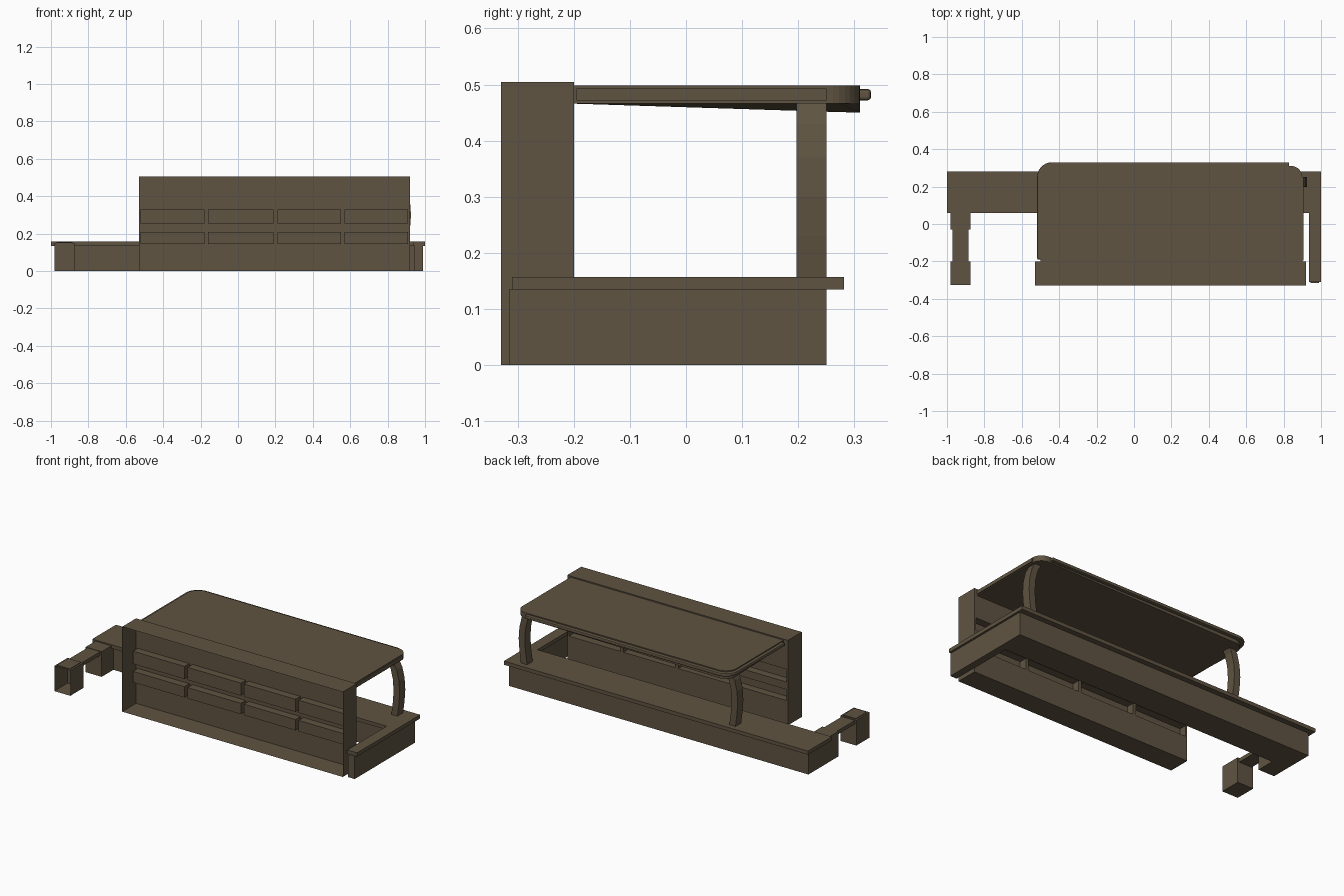
import bpy, bmesh, math
from mathutils import Vector

cube = bpy.data.objects.get("Cube")
if cube:
    bpy.data.objects.remove(cube, do_unlink=True)

wood = bpy.data.materials.new("brown_wood")
wood.use_nodes = True
COLOUR = (0.115, 0.088, 0.054, 1)
wood.diffuse_color = COLOUR
shader = wood.node_tree.nodes["Principled BSDF"]
shader.inputs["Base Color"].default_value = COLOUR
shader.inputs["Roughness"].default_value = 0.9


def finish(name, bm):
    mesh = bpy.data.meshes.new(name)
    bm.to_mesh(mesh)
    bm.free()
    mesh.materials.append(wood)
    obj = bpy.data.objects.new(name, mesh)
    bpy.context.collection.objects.link(obj)
    return obj


def add_box(bm, x, y, z, skip=()):
    """Box between (min, max) pairs; skip lists open sides as axis normals."""
    made = bmesh.ops.create_cube(bm, size=1)["verts"]
    for v in made:
        v.co = [r[0] if c < 0 else r[1] for c, r in zip(v.co, (x, y, z))]
    bm.normal_update()
    faces = {f for v in made for f in v.link_faces}
    gone = [f for f in faces if any(f.normal.dot(Vector(s)) > 0.9 for s in skip)]
    bmesh.ops.delete(bm, geom=gone, context="FACES_ONLY")


def box(name, x, y, z, skip=()):
    bm = bmesh.new()
    add_box(bm, x, y, z, skip)
    return finish(name, bm)


def slab(name, outline, bottom, top):
    """Flat outline raised between two heights; bottom may be a function."""
    low = bottom if callable(bottom) else (lambda x, y: bottom)
    bm = bmesh.new()
    lower = [bm.verts.new((x, y, low(x, y))) for x, y in outline]
    upper = [bm.verts.new((x, y, top)) for x, y in outline]
    bm.faces.new(lower[::-1])
    bm.faces.new(upper)
    for i in range(len(outline)):
        j = (i + 1) % len(outline)
        bm.faces.new((lower[i], lower[j], upper[j], upper[i]))
    bmesh.ops.recalc_face_normals(bm, faces=bm.faces)
    return finish(name, bm)


def corner(cx, cy, r, start, steps=8):
    """Quarter circle of points, anticlockwise from a start angle."""
    angles = [math.radians(start + 90 * i / steps) for i in range(steps + 1)]
    return [(cx + r * math.cos(a), cy + r * math.sin(a)) for a in angles]


FRONT, BACK = (0, -1, 0), (0, 1, 0)

# Shelf wall: shell open at the front, niches pushed in from behind
columns = [(-0.52, -0.18), (-0.16, 0.19), (0.21, 0.55), (0.57, 0.91)]
rows = [(0.145, 0.21), (0.255, 0.33)]
wall_x, wall_z, wall_back = (-0.53, 0.92), (0, 0.505), -0.2
bm = bmesh.new()
add_box(bm, wall_x, (-0.33, wall_back), wall_z, (FRONT, BACK))
xs = sorted([*wall_x, *[v for c in columns for v in c]])
zs = sorted([*wall_z, *[v for r in rows for v in r]])
for x in zip(xs, xs[1:]):
    for z in zip(zs, zs[1:]):
        if x in columns and z in rows:
            add_box(bm, x, (wall_back - 0.045, wall_back), z, (BACK,))
        else:
            points = ((x[0], z[0]), (x[0], z[1]), (x[1], z[1]), (x[1], z[0]))
            bm.faces.new([bm.verts.new((px, wall_back, pz)) for px, pz in points])
finish("shelf_wall", bm)

# Serving counter and its top
slab("counter_body", [(-0.98, -0.03), (-0.875, -0.03), (-0.875, 0.08), (0.945, 0.08),
                      (0.945, -0.315), (0.988, -0.315), (0.988, 0.25), (-0.98, 0.25)],
     0, 0.136)
slab("counter_top", [(-1, 0.06), (0.935, 0.06), (0.935, -0.31), (1, -0.31),
                     (1, 0.282), (-1, 0.282)], 0.135, 0.157)

# Gate at the end: ledge, flap and open end box
box("gate_ledge", (-0.98, -0.875), (-0.03, 0.062), (0.13, 0.15))
box("gate_flap", (-0.97, -0.885), (-0.205, -0.025), (0.125, 0.147))
box("gate_box", (-0.98, -0.875), (-0.325, -0.2), (0, 0.15), (FRONT,))
box("gate_box_plate", (-0.97, -0.885), (-0.315, -0.21), (0.15, 0.154))


# Canopy with a slightly deepening underside, edge rim and side strip
def canopy_bottom(x, y):
    return 0.466 - 0.016 * (y + 0.2) / 0.5 * (0.9 - x) / 1.4


slab("canopy", [(-0.5, -0.2), (0.9, -0.2), *corner(0.84, 0.25, 0.06, 0),
                *corner(-0.43, 0.24, 0.07, 90)], canopy_bottom, 0.498)
rim = slab("canopy_rim", [(-0.518, -0.19), (0.83, -0.19), (0.83, 0.33),
                          *corner(-0.438, 0.25, 0.08, 90)], 0.472, 0.492)
bevel = rim.modifiers.new("soft_edge", "BEVEL")
bevel.width, bevel.segments, bevel.limit_method = 0.006, 2, "ANGLE"
box("canopy_side_strip", (0.89, 0.906), (-0.195, 0.25), (0.472, 0.493))

# Two bowed posts, mirrored about the middle of the canopy
middle = 0.205
bow = [(0.157, 0.685), (0.23, 0.695), (0.3, 0.7), (0.37, 0.695), (0.43, 0.68), (0.475, 0.655)]
for name, side in (("left_post", 1), ("right_post", -1)):
    bm = bmesh.new()
    rings = []
    for z, reach in bow:
        ring = [(middle + side * (reach + dx), y, z) for dx, y in
                ((-0.02, 0.197), (0.02, 0.197), (0.02, 0.25), (-0.02, 0.25))]
        rings.append([bm.verts.new(p) for p in ring])
    for a, b in zip(rings, rings[1:]):
        for i in range(4):
            j = (i + 1) % 4
            bm.faces.new((a[i], a[j], b[j], b[i]))
    bm.faces.new(rings[0])
    bm.faces.new(rings[-1])
    bmesh.ops.recalc_face_normals(bm, faces=bm.faces)
    finish(name, bm)
